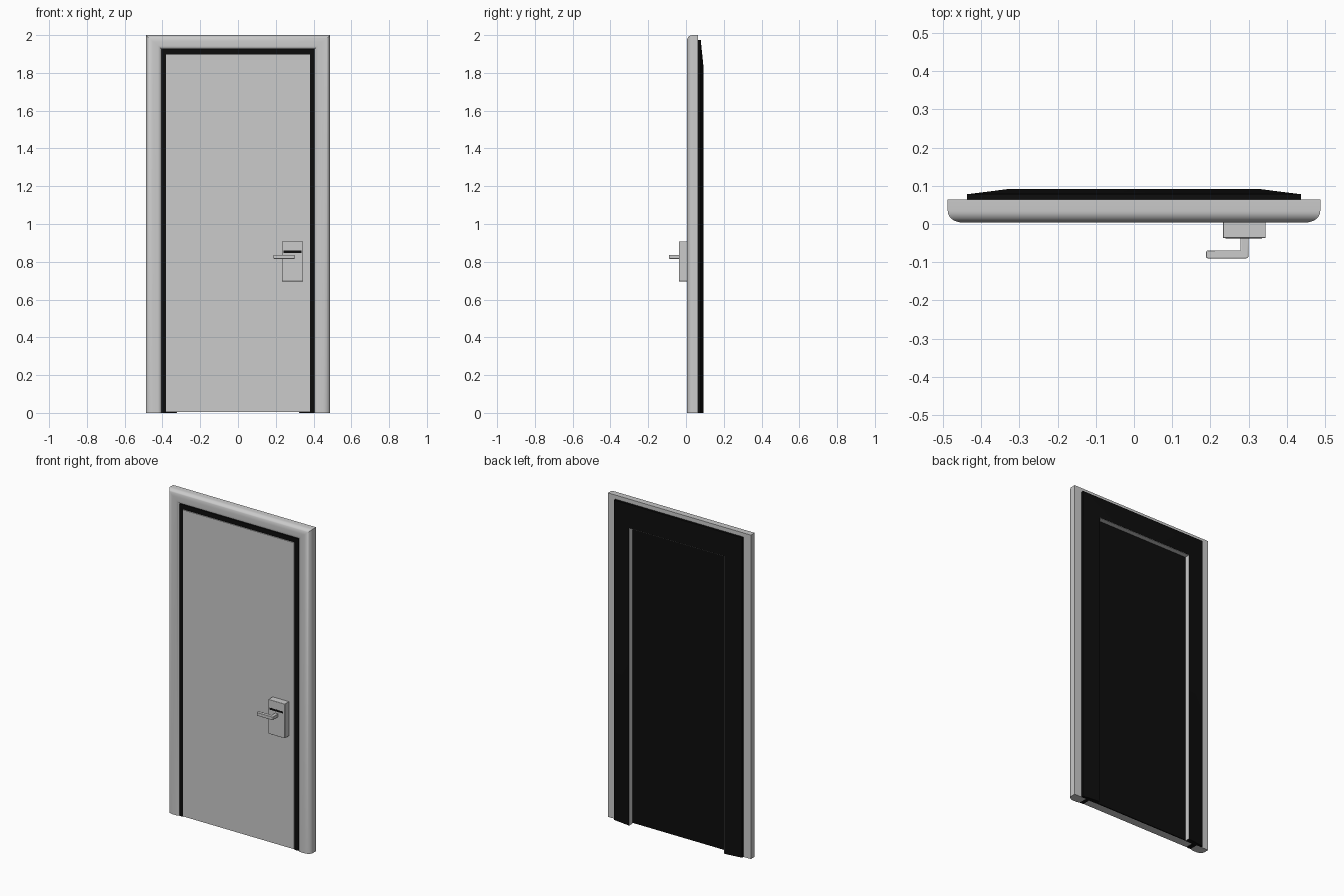
import bpy, bmesh, math

if "Cube" in bpy.data.objects:
    bpy.data.objects.remove(bpy.data.objects["Cube"])

black = bpy.data.materials.new("black")
black.diffuse_color = (0.004, 0.004, 0.004, 1)
black.use_nodes = True
black.node_tree.nodes["Principled BSDF"].inputs["Base Color"].default_value = black.diffuse_color


def finish(bm, name, mat=None, bevel=0, segs=2):
    bmesh.ops.recalc_face_normals(bm, faces=bm.faces)
    me = bpy.data.meshes.new(name)
    bm.to_mesh(me)
    bm.free()
    ob = bpy.data.objects.new(name, me)
    bpy.context.collection.objects.link(ob)
    if mat:
        me.materials.append(mat)
    if bevel:
        b = ob.modifiers.new("bevel", "BEVEL")
        b.width, b.segments = bevel, segs
    bpy.context.view_layer.objects.active = ob
    ob.select_set(True)
    bpy.ops.object.shade_smooth_by_angle(angle=math.radians(35))
    ob.select_set(False)
    return ob


def surround(name, profile, mat=None):
    """Sweep a closed (half width, top height, y) profile around a doorway."""
    bm = bmesh.new()
    rings = [[bm.verts.new(p) for p in ((-x, y, 0), (-x, y, z), (x, y, z), (x, y, 0))]
             for x, z, y in profile]
    for i, a in enumerate(rings):
        b = rings[(i + 1) % len(rings)]
        for k in range(3):
            bm.faces.new((a[k], a[k + 1], b[k + 1], b[k]))
    for k in (0, 3):
        bm.faces.new([r[k] for r in rings])
    return finish(bm, name, mat)


def box(name, lo, hi, mat=None, bevel=0):
    bm = bmesh.new()
    bmesh.ops.create_cube(bm, size=1)
    for v in bm.verts:
        v.co = [(l + h) / 2 + c * (h - l) for c, l, h in zip(v.co, lo, hi)]
    return finish(bm, name, mat, bevel)


# outer grey frame with rounded front edges
frame = [(0.488, 2.0, 0.064)]
for i in range(9):
    t = math.pi / 2 * i / 8
    c, s = 1 - math.cos(t), 1 - math.sin(t)
    frame.append((0.488 - 0.038 * c, 2.0 - 0.034 * c, 0.004 + 0.03 * s))
for i in range(7):
    t = math.pi / 2 * i / 6
    c, s = 1 - math.sin(t), 1 - math.cos(t)
    frame.append((0.405 + 0.02 * c, 1.926 + 0.02 * c, 0.004 + 0.016 * s))
frame.append((0.405, 1.926, 0.064))
surround("door_frame", frame)

# black rear frame with sloped back, also forming the front seal
surround("rear_frame", [
    (0.437, 1.975, 0.064), (0.437, 1.975, 0.078), (0.326, 1.838, 0.092),
    (0.326, 1.838, 0.061), (0.380, 1.898, 0.061), (0.380, 1.898, 0.010),
    (0.405, 1.926, 0.010), (0.405, 1.926, 0.064)], black)

# grey lining of the rear opening
surround("opening_lining", [
    (0.326, 1.838, 0.061), (0.326, 1.838, 0.0915),
    (0.324, 1.836, 0.0915), (0.324, 1.836, 0.061)])

# door leaf and its black rear face
box("door_leaf", (-0.38, 0.004, 0.006), (0.38, 0.054, 1.898))
box("door_back", (-0.38, 0.054, 0.006), (0.38, 0.061, 1.898), black)

# lock plate with dark slot
box("lock_plate", (0.233, -0.037, 0.696), (0.345, 0.006, 0.908), bevel=0.002)
box("lock_slot", (0.24, -0.0375, 0.847), (0.335, -0.03, 0.859), black)

# L-shaped lever handle
bm = bmesh.new()
path = [(0.300, -0.035), (0.279, -0.035), (0.279, -0.069), (0.192, -0.069),
        (0.188, -0.073), (0.188, -0.086), (0.192, -0.090), (0.296, -0.090),
        (0.300, -0.086)]
face = bm.faces.new([bm.verts.new((x, y, 0.816)) for x, y in path])
top = bmesh.ops.extrude_face_region(bm, geom=[face])["geom"]
bmesh.ops.translate(bm, vec=(0, 0, 0.02),
                    verts=[v for v in top if isinstance(v, bmesh.types.BMVert)])
finish(bm, "lever_handle", bevel=0.002)
